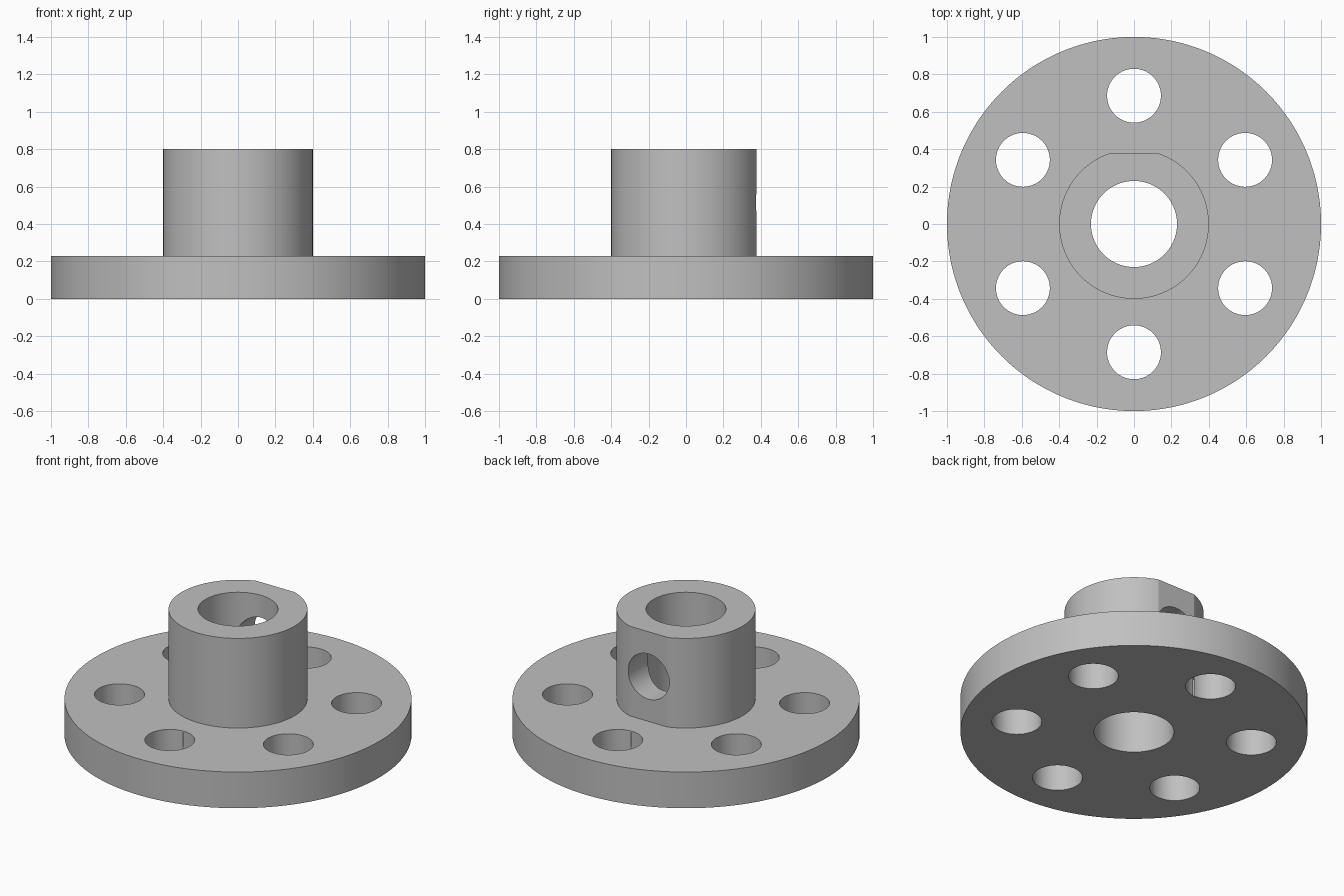
import bpy, bmesh
from math import cos, sin, pi, radians

cube = bpy.data.objects.get("Cube")
if cube:
    bpy.data.objects.remove(cube, do_unlink=True)

FLANGE_R, HUB_R, BORE_R = 1.0, 0.4, 0.23
FLANGE_H, TOTAL_H = 0.23, 0.8
HOLE_R, BOLT_CIRCLE = 0.144, 0.686
FLAT_Y = HUB_R * cos(radians(19.5))
SEGMENTS = 240

grey = bpy.data.materials.new("plain grey")
grey.use_nodes = True
colour = (0.53, 0.53, 0.53, 1)
grey.diffuse_color = colour
grey.node_tree.nodes["Principled BSDF"].inputs["Base Color"].default_value = colour


def drill(target, location, depth, rotation=(0, 0, 0)):
    """Cut a round hole through the target."""
    bpy.ops.mesh.primitive_cylinder_add(vertices=96, radius=HOLE_R, depth=depth,
                                        location=location, rotation=rotation)
    cutter = bpy.context.object
    cutter.hide_render = True
    cutter.data.materials.append(grey)
    mod = target.modifiers.new("hole", 'BOOLEAN')
    mod.operation, mod.solver, mod.object = 'DIFFERENCE', 'EXACT', cutter
    bpy.context.view_layer.objects.active = target
    bpy.ops.object.modifier_apply(modifier=mod.name)
    bpy.data.objects.remove(cutter, do_unlink=True)


# Flange, hub and bore as one revolved profile; the hub is flattened at the back
profile = [(BORE_R, 0), (FLANGE_R, 0), (FLANGE_R, FLANGE_H),
           (HUB_R, FLANGE_H), (HUB_R, TOTAL_H), (BORE_R, TOTAL_H)]
bm = bmesh.new()
rings = []
for i in range(SEGMENTS):
    a = 2 * pi * i / SEGMENTS
    ring = []
    for r, z in profile:
        y = r * sin(a)
        ring.append(bm.verts.new((r * cos(a), min(y, FLAT_Y) if r == HUB_R else y, z)))
    rings.append(ring)
n = len(profile)
for i in range(SEGMENTS):
    a, b = rings[i - 1], rings[i]
    for j in range(n):
        k = (j + 1) % n
        bm.faces.new((a[j], b[j], b[k], a[k]))
bmesh.ops.recalc_face_normals(bm, faces=bm.faces)
mesh = bpy.data.meshes.new("flanged_hub")
bm.to_mesh(mesh)
bm.free()
mesh.materials.append(grey)
hub = bpy.data.objects.new("flanged_hub", mesh)
bpy.context.collection.objects.link(hub)

# Six bolt holes through the flange
for i in range(6):
    a = pi / 2 + i * pi / 3
    drill(hub, (BOLT_CIRCLE * cos(a), BOLT_CIRCLE * sin(a), FLANGE_H / 2), 0.6)

# Set screw hole through the flat side of the hub
drill(hub, (0, 0.3, (FLANGE_H + TOTAL_H) / 2), 0.6, (pi / 2, 0, 0))

# Smooth round walls, crisp edges
bpy.ops.object.select_all(action='DESELECT')
hub.select_set(True)
bpy.context.view_layer.objects.active = hub
bpy.ops.object.shade_smooth_by_angle(angle=radians(12))
